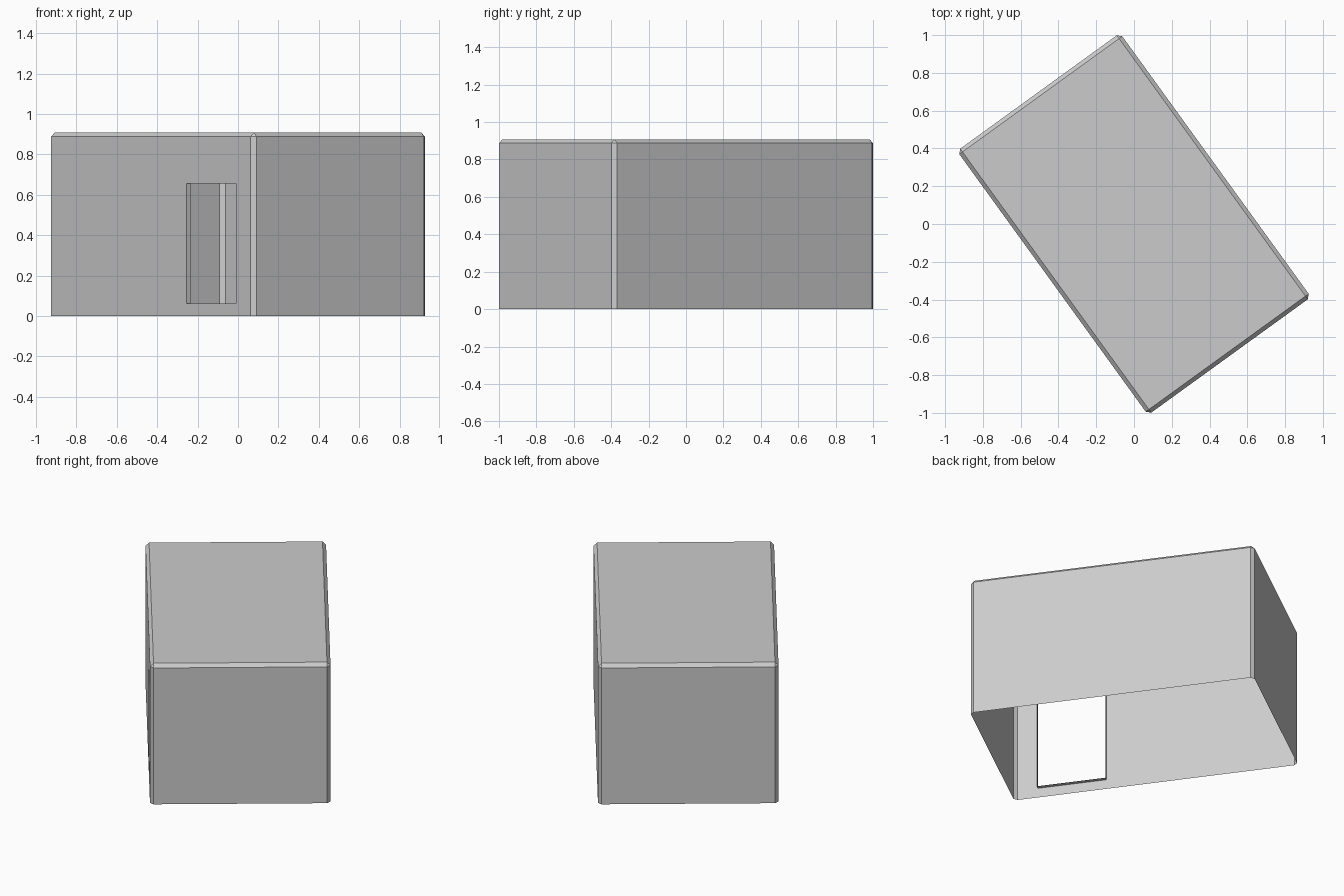
import bpy, bmesh, math
from mathutils import Vector, Matrix

cube = bpy.data.objects.get("Cube")
if cube:
    bpy.data.objects.remove(cube, do_unlink=True)

WIDTH, LENGTH, HEIGHT = 1.065, 1.725, 0.908
CHAMFER, REVEAL = 0.021, 0.025
TURN = math.radians(35.9)

grey = bpy.data.materials.new("plain_grey")
grey.use_nodes = True
grey.diffuse_color = (0.6, 0.6, 0.6, 1)
grey.node_tree.nodes["Principled BSDF"].inputs["Base Color"].default_value = (0.6, 0.6, 0.6, 1)

# Thin-walled shell, open underneath
bm = bmesh.new()
bmesh.ops.create_cube(bm, size=1)
bmesh.ops.scale(bm, vec=(WIDTH, LENGTH, HEIGHT), verts=bm.verts)
bmesh.ops.translate(bm, vec=(0, 0, HEIGHT / 2), verts=bm.verts)
floor = [f for f in bm.faces if f.normal.z < -0.9]
bmesh.ops.delete(bm, geom=floor, context='FACES_ONLY')

# Chamfer on the roof edges and upright corners
edges = [e for e in bm.edges if max(v.co.z for v in e.verts) > 0.5]
bmesh.ops.bevel(bm, geom=edges, offset=CHAMFER, offset_type='OFFSET',
                segments=1, profile=0.5, affect='EDGES')
bm.normal_update()

# Doorway in one long wall: inset the wall, place the frame, push the reveal inward
wall = next(f for f in bm.faces if f.normal.x < -0.99)
bmesh.ops.inset_individual(bm, faces=[wall], thickness=0.05)
middle = wall.calc_center_median()
for v in wall.verts:
    v.co.y = -0.30 if v.co.y > middle.y else -0.718
    v.co.z = 0.655 if v.co.z > middle.z else 0.062
extruded = bmesh.ops.extrude_discrete_faces(bm, faces=[wall])["faces"]
for f in extruded:
    bmesh.ops.translate(bm, vec=(REVEAL, 0, 0), verts=f.verts)
bmesh.ops.delete(bm, geom=extruded, context='FACES_ONLY')

# Turn the whole building on its base
bmesh.ops.rotate(bm, cent=Vector(), matrix=Matrix.Rotation(TURN, 3, 'Z'), verts=bm.verts)

mesh = bpy.data.meshes.new("building_shell")
bm.to_mesh(mesh)
bm.free()
mesh.materials.append(grey)
shell = bpy.data.objects.new("building_shell", mesh)
bpy.context.collection.objects.link(shell)
